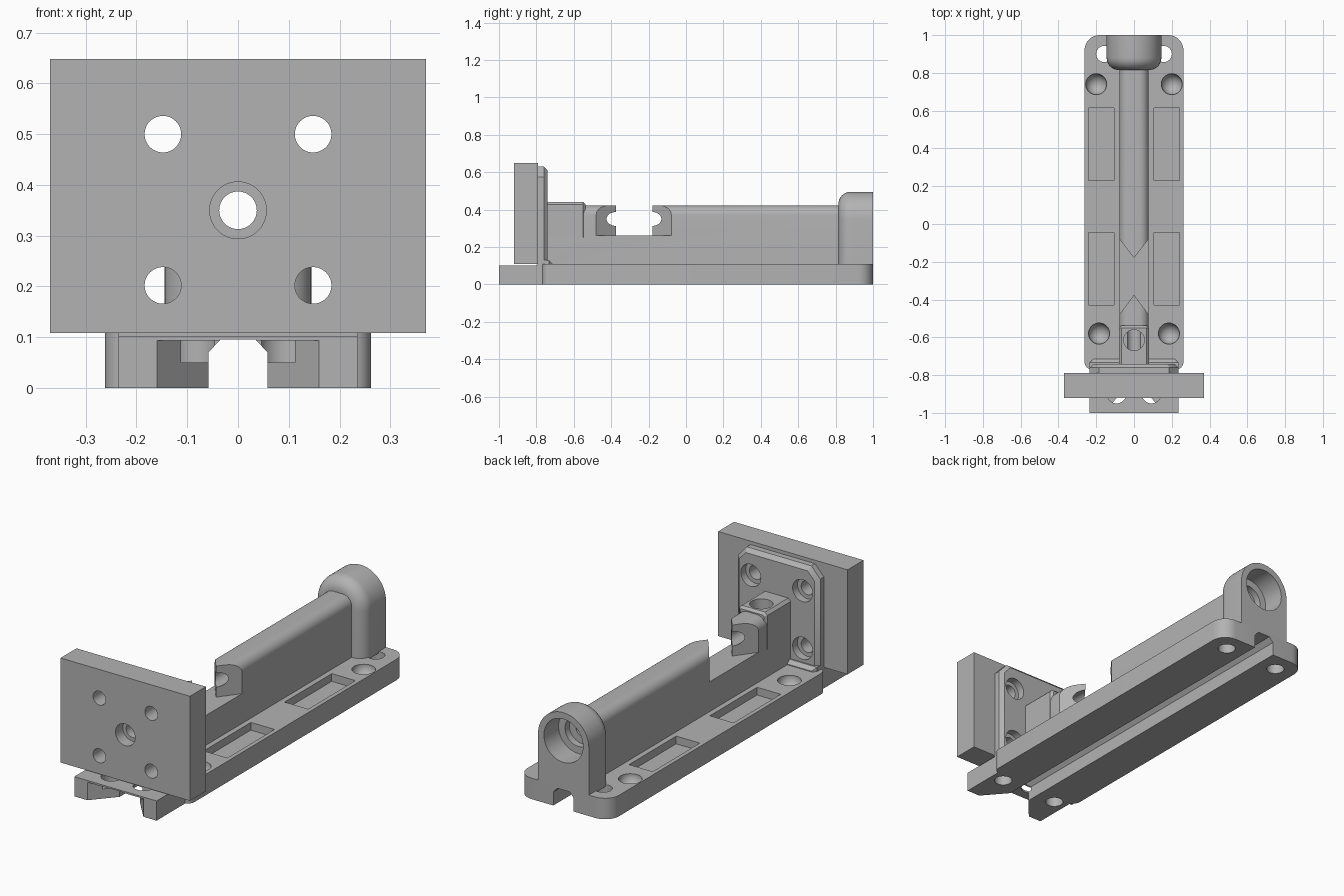
import bpy, bmesh
from math import cos, sin, pi, radians
from mathutils import Matrix, Vector

if "Cube" in bpy.data.objects:
    bpy.data.objects.remove(bpy.data.objects["Cube"], do_unlink=True)

grey = bpy.data.materials.new("light_grey")
grey.use_nodes = True
grey.diffuse_color = (0.45, 0.45, 0.45, 1)
grey.node_tree.nodes["Principled BSDF"].inputs["Base Color"].default_value = grey.diffuse_color


def finish(name, bm):
    bmesh.ops.recalc_face_normals(bm, faces=bm.faces)
    mesh = bpy.data.meshes.new(name)
    bm.to_mesh(mesh)
    bm.free()
    mesh.materials.append(grey)
    obj = bpy.data.objects.new(name, mesh)
    bpy.context.collection.objects.link(obj)
    return obj


def prism(name, pts, axis, lo, hi, round_end=None, width=0, segments=1):
    """Extrude a 2D outline: (x, y) along Z or (x, z) along Y; round_end bevels one end."""
    bm = bmesh.new()
    place = (lambda p, h: (p[0], p[1], h)) if axis == "Z" else (lambda p, h: (p[0], h, p[1]))
    face = bm.faces.new([bm.verts.new(place(p, lo)) for p in pts])
    ext = bmesh.ops.extrude_face_region(bm, geom=[face])["geom"]
    for v in ext:
        if isinstance(v, bmesh.types.BMVert):
            v.co += Vector(place((0, 0), hi - lo))
    if round_end is not None:
        bottom = min(p[1] for p in pts)
        edges = [e for e in bm.edges if all(abs(v.co.y - round_end) < 1e-4 for v in e.verts)
                 and not all(v.co.z < bottom + 1e-4 for v in e.verts)]
        bmesh.ops.bevel(bm, geom=edges, offset=width, segments=segments, profile=0.5, affect="EDGES")
    return finish(name, bm)


def box(name, x0, x1, y0, y1, z0, z1):
    return prism(name, [(x0, y0), (x1, y0), (x1, y1), (x0, y1)], "Z", z0, z1)


def cylinder(axis, r, a, b, lo, hi):
    """Cylinder along Y centred on (x, z), or along Z centred on (x, y)."""
    pts = [(a + r * cos(i * pi / 24), b + r * sin(i * pi / 24)) for i in range(48)]
    return prism("cutter", pts, axis, lo, hi)


def arc(cx, cy, r, start, end, n=8):
    return [(cx + r * cos(radians(start + (end - start) * i / n)),
             cy + r * sin(radians(start + (end - start) * i / n))) for i in range(n + 1)]


def boolean(obj, tools, operation="DIFFERENCE"):
    for tool in tools:
        mod = obj.modifiers.new("bool", "BOOLEAN")
        mod.operation, mod.solver, mod.object = operation, "EXACT", tool
        bpy.context.view_layer.objects.active = obj
        bpy.ops.object.modifier_apply(modifier=mod.name)
        bpy.data.objects.remove(tool, do_unlink=True)


def bore():
    return cylinder("Y", 0.037, 0, 0.35, -1.1, 1.1)


# Base rail with rounded corners and a narrower front tongue
W = 0.262
outline = (arc(W - 0.08, 0.92, 0.08, 0, 90) + arc(0.08 - W, 0.92, 0.08, 90, 180)
           + arc(0.04 - W, -0.73, 0.04, 180, 270) + arc(W - 0.04, -0.73, 0.04, 270, 360))
base = prism("base_rail", outline, "Z", 0, 0.108)
boolean(base, [box("tongue", -0.235, 0.235, -1, -0.7, 0, 0.102)], "UNION")

# Underside channel, flared at the front
channel = [(-0.058, -0.1), (0.058, -0.1), (0.058, 0.07), (0.035, 0.095), (-0.035, 0.095), (-0.058, 0.07)]
flare = [(-0.16, -1.05), (0.16, -1.05), (0.16, -1), (0.056, -0.88), (-0.056, -0.88), (-0.16, -1)]
cuts = [prism("cutter", channel, "Y", -1.2, 1.2), prism("cutter", flare, "Z", -0.1, 0.093)]

# Pockets, dimples and screw holes of the base
for s in (-1, 1):
    for y0, y1 in ((0.23, 0.615), (-0.43, -0.045)):
        x0, x1 = sorted((s * 0.105, s * 0.24))
        cuts.append(box("cutter", x0, x1, y0, y1, 0.068, 0.2))
    cuts.append(cylinder("Z", 0.05, s * 0.092, -0.9, 0.05, 0.2))
    cuts.append(cylinder("Z", 0.043, s * 0.157, 0.9, -0.1, 0.3))
    cuts.append(cylinder("Z", 0.043, s * 0.165, -0.81, -0.1, 0.3))
    for x, y in ((0.2, 0.74), (0.185, -0.58)):
        bm = bmesh.new()
        bmesh.ops.create_uvsphere(bm, u_segments=32, v_segments=16, radius=0.056,
                                  matrix=Matrix.Translation((s * x, y, 0.105)))
        cuts.append(finish("cutter", bm))
boolean(base, cuts)

# Long bar with rounded top edges, gapped by two facing wedges
H, R = 0.078, 0.05
section = [(-H, 0.1), (H, 0.1)] + arc(H - R, 0.422 - R, R, 0, 90) + arc(R - H, 0.422 - R, R, 90, 180)
bar = prism("long_bar", section, "Y", -0.76, 0.85)
K = 0.1
gap = [(0, -0.375), (K, -0.51), (K, -0.05), (0, -0.18), (-K, -0.05), (-K, -0.51)]
boolean(bar, [prism("cutter", gap, "Z", 0.262, 0.6), bore(),
              cylinder("Z", 0.055, 0, -0.615, 0.335, 0.6)])

# Block at the front of the bar with a set-screw hole
block_section = [(-0.08, 0.25), (0.08, 0.25), (0.08, 0.426), (0.066, 0.44), (-0.066, 0.44), (-0.08, 0.426)]
block = prism("screw_block", block_section, "Y", -0.76, -0.538, -0.538, 0.012)
boolean(block, [bore(), cylinder("Z", 0.055, 0, -0.615, 0.335, 0.6)])

# Round-topped end cap with a stepped socket
cap_outline = [(-0.145, 0.1), (0.145, 0.1)] + arc(0, 0.35, 0.145, 0, 180, 32)
cap = prism("end_cap", cap_outline, "Y", 0.815, 1, 0.815, 0.065, 8)
boolean(cap, [cylinder("Y", 0.112, 0, 0.35, 0.88, 1.1),
              cylinder("Y", 0.075, 0, 0.35, 0.845, 1.0), bore()])
boolean(bar, [cylinder("Y", 0.075, 0, 0.35, 0.845, 1.0)])

# Front mounting plate and the chamfered flange behind it
plate = box("mounting_plate", -0.37, 0.37, -0.92, -0.79, 0.108, 0.648)
flange_outline = [(-0.235, 0.1), (0.235, 0.1), (0.235, 0.575), (0.185, 0.63), (-0.185, 0.63), (-0.235, 0.575)]
flange = prism("rear_flange", flange_outline, "Y", -0.795, -0.74, -0.74, 0.02)
corners = [(s * 0.148, z) for s in (-1, 1) for z in (0.202, 0.5)]
for part in (plate, flange):
    boolean(part, [cylinder("Y", 0.036, x, z, -1.1, -0.6) for x, z in corners] + [bore()])
boolean(flange, [cylinder("Y", 0.057, x, z, -0.78, -0.6) for x, z in corners])
boolean(plate, [cylinder("Y", 0.056, 0, 0.35, -1, -0.86)])

# Low sill along the foot of the flange
sill_outline = [(-0.235, 0.1), (0.235, 0.1), (0.235, 0.13), (-0.235, 0.13)]
prism("flange_sill", sill_outline, "Y", -0.76, -0.715, -0.715, 0.018)

# Smooth the curved walls and keep the machined edges crisp
bpy.ops.object.select_all(action="DESELECT")
for obj in bpy.context.collection.objects:
    if obj.type == "MESH" and grey.name in obj.data.materials:
        obj.select_set(True)
        bpy.context.view_layer.objects.active = obj
bpy.ops.object.shade_smooth_by_angle(angle=radians(30))
